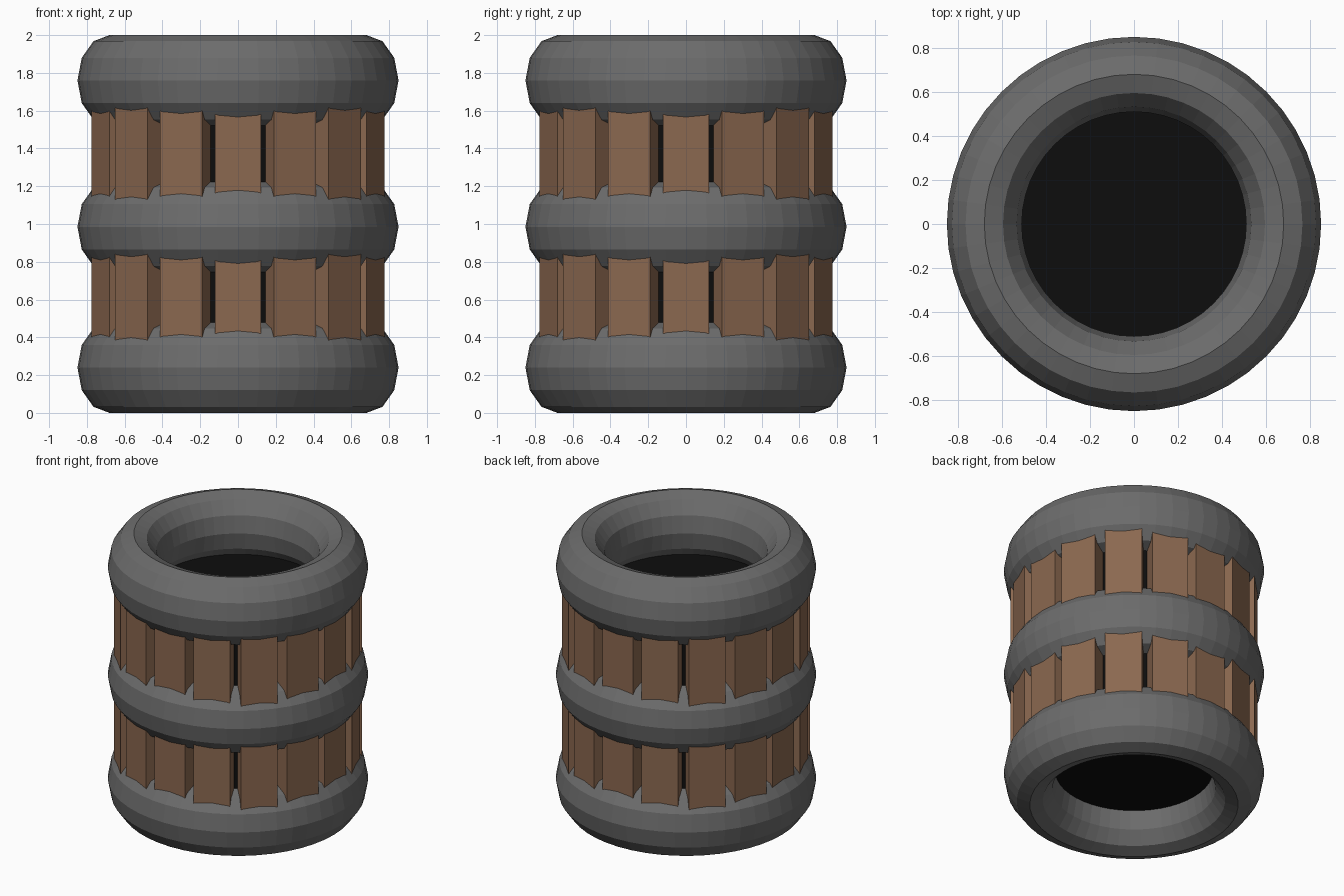
import bpy, bmesh
from math import sin, cos, pi, radians
from mathutils import Matrix

if "Cube" in bpy.data.objects:
    bpy.data.objects.remove(bpy.data.objects["Cube"])


def material(name, rgb):
    m = bpy.data.materials.new(name)
    m.diffuse_color = (*rgb, 1)
    m.use_nodes = True
    m.node_tree.nodes["Principled BSDF"].inputs["Base Color"].default_value = m.diffuse_color
    return m


def finish(bm, name, mat):
    bmesh.ops.recalc_face_normals(bm, faces=bm.faces)
    me = bpy.data.meshes.new(name)
    bm.to_mesh(me)
    bm.free()
    me.materials.append(mat)
    ob = bpy.data.objects.new(name, me)
    bpy.context.collection.objects.link(ob)
    return ob


rubber = material("dark_grey", (0.15, 0.15, 0.15))
wood = material("brown", (0.26, 0.14, 0.08))
black = material("black", (0.004, 0.004, 0.004))


# Fat rings: a tall twelve-sided section swept around the axis
def ring(name, z, major=0.68, half_w=0.17, half_h=0.24, steps=48, sides=12):
    bm = bmesh.new()
    grid = []
    for i in range(steps):
        a = 2 * pi * i / steps
        loop = []
        for j in range(sides):
            b = 2 * pi * j / sides
            r = major + half_w * cos(b)
            loop.append(bm.verts.new((r * cos(a), r * sin(a), z + half_h * sin(b))))
        grid.append(loop)
    for i in range(steps):
        p, q = grid[i], grid[(i + 1) % steps]
        for j in range(sides):
            k = (j + 1) % sides
            bm.faces.new((p[j], q[j], q[k], p[k]))
    finish(bm, name, rubber)


for name, z in (("bottom_ring", 0.24), ("middle_ring", 0.985), ("top_ring", 1.76)):
    ring(name, z)


# Two rows of slats, standing out slightly more on the diagonals
def slat_row(name, z0, z1, count=16, width=0.243, depth=0.15):
    bm = bmesh.new()
    reach = (0.775, 0.788, 0.80, 0.788)
    for i in range(count):
        m = (Matrix.Rotation(2 * pi * i / count, 4, 'Z')
             @ Matrix.Translation((reach[i % 4] - depth / 2, 0, (z0 + z1) / 2))
             @ Matrix.Diagonal((depth, width, z1 - z0, 1)))
        bmesh.ops.create_cube(bm, size=1, matrix=m)
    finish(bm, name, wood)


slat_row("lower_slats", 0.34, 0.90)
slat_row("upper_slats", 1.08, 1.68)

# Black core that closes the hole and shows between the slats
z0, z1 = 0.25, 1.58
bm = bmesh.new()
bmesh.ops.create_cone(bm, cap_ends=True, segments=48, radius1=0.685, radius2=0.685,
                      depth=z1 - z0, matrix=Matrix.Translation((0, 0, (z0 + z1) / 2)))
finish(bm, "core", black)
